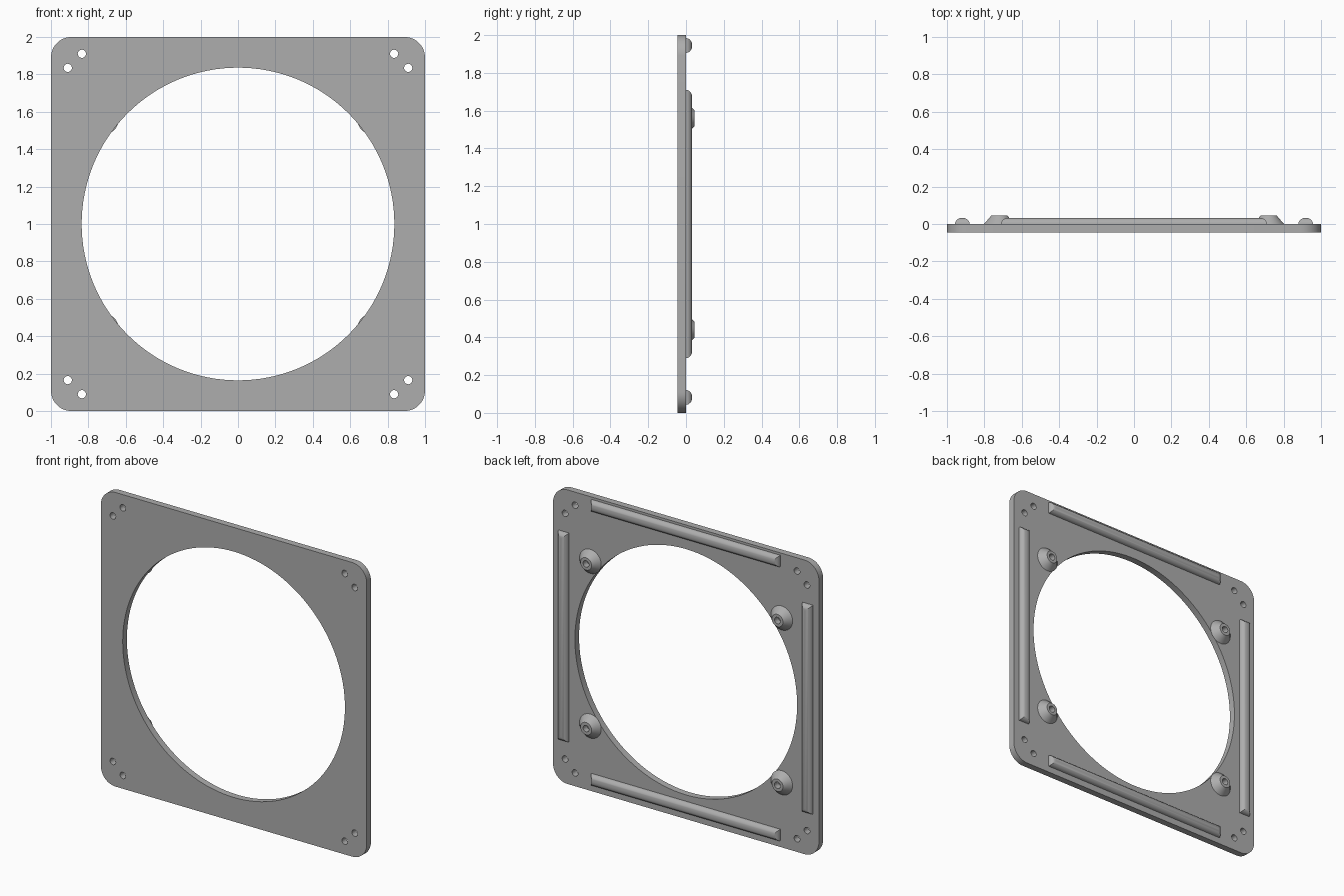
import bpy, bmesh, math
from mathutils import Matrix, Vector

if "Cube" in bpy.data.objects:
    bpy.data.objects.remove(bpy.data.objects["Cube"], do_unlink=True)

BACK, FRONT = 0.0, -0.045

grey = bpy.data.materials.new("plain_grey")
grey.use_nodes = True
grey.diffuse_color = (0.42, 0.42, 0.42, 1)
grey.node_tree.nodes["Principled BSDF"].inputs["Base Color"].default_value = (0.42, 0.42, 0.42, 1)


def finish(name, bm, angle=30):
    bmesh.ops.recalc_face_normals(bm, faces=bm.faces)
    mesh = bpy.data.meshes.new(name)
    bm.to_mesh(mesh)
    bm.free()
    mesh.materials.append(grey)
    obj = bpy.data.objects.new(name, mesh)
    bpy.context.collection.objects.link(obj)
    bpy.ops.object.select_all(action="DESELECT")
    obj.select_set(True)
    bpy.context.view_layer.objects.active = obj
    bpy.ops.object.shade_smooth_by_angle(angle=math.radians(angle))
    return obj


def circle(cx, cz, r, n, start=0.0, sweep=math.tau):
    return [(cx + r * math.cos(start + sweep * i / n),
             cz + r * math.sin(start + sweep * i / n)) for i in range(n)]


# Face plate: rounded square outline with a round opening and screw holes
corner = 0.11
outline = []
for k, (sx, sz) in enumerate([(1, 1), (-1, 1), (-1, -1), (1, -1)]):
    for i in range(13):
        a = math.pi / 2 * (k + i / 12)
        outline.append((sx * (1 - corner) + corner * math.cos(a),
                        1 + sz * (1 - corner) + corner * math.sin(a)))
loops = [outline, circle(0, 1, 0.836, 128)]
for sx in (-1, 1):
    for sz in (-1, 1):
        for hx, hz in ((0.91, 0.835), (0.835, 0.91)):
            loops.append(circle(sx * hx, 1 + sz * hz, 0.022, 20))

bm = bmesh.new()
edges = []
for loop in loops:
    vs = [bm.verts.new((x, FRONT, z)) for x, z in loop]
    edges += [bm.edges.new((vs[i - 1], vs[i])) for i in range(len(vs))]
bmesh.ops.triangle_fill(bm, edges=edges, use_beauty=True, normal=Vector((0, -1, 0)))
ext = bmesh.ops.extrude_face_region(bm, geom=bm.faces[:], use_keep_orig=True)
bmesh.ops.translate(bm, vec=(0, BACK - FRONT, 0),
                    verts=[g for g in ext["geom"] if isinstance(g, bmesh.types.BMVert)])
finish("face_plate", bm)


# Rails: half-round ridges whose ends round over into mitred tips
def rail(name, x, z, vertical):
    half_len, half_w, height, steps = 0.71, 0.039, 0.033, 8
    bm = bmesh.new()
    rings = []
    for i in range(steps):
        a = math.pi / 2 * i / steps
        w, h = half_w * math.cos(a), height * math.sin(a)
        e = half_len - half_w + w
        rings.append([bm.verts.new((u, BACK + h, v))
                      for u, v in ((-e, -w), (e, -w), (e, w), (-e, w))])
    for low, high in zip(rings, rings[1:]):
        for j in range(4):
            k = (j + 1) % 4
            bm.faces.new((low[j], low[k], high[k], high[j]))
    ridge = [bm.verts.new((s * (half_len - half_w), BACK + height, 0)) for s in (-1, 1)]
    a, b, c, d = rings[-1]
    bm.faces.new((a, b, ridge[1], ridge[0]))
    bm.faces.new((c, d, ridge[0], ridge[1]))
    bm.faces.new((b, c, ridge[1]))
    bm.faces.new((d, a, ridge[0]))
    bm.faces.new(rings[0])
    if vertical:
        bm.transform(Matrix.Rotation(math.pi / 2, 4, "Y"))
    bm.transform(Matrix.Translation((x, 0, z)))
    finish(name, bm)


rail("top_rail", 0, 1.945, False)
rail("bottom_rail", 0, 0.082, False)
rail("left_rail", 0.918, 1, True)
rail("right_rail", -0.918, 1, True)


# Bosses: cones with a flat rim and a blind screw hole
def boss(name, x, z):
    profile = [(0.082, BACK), (0.042, 0.046), (0.022, 0.046), (0.022, 0.004)]
    bm = bmesh.new()
    rings = [[bm.verts.new((u, y, v)) for u, v in circle(x, z, r, 40)] for r, y in profile]
    for low, high in zip(rings, rings[1:]):
        for j in range(40):
            bm.faces.new((low[j - 1], low[j], high[j], high[j - 1]))
    bm.faces.new(rings[-1])
    bm.faces.new(rings[0])
    finish(name, bm)


for side, sx in (("left", 1), ("right", -1)):
    for level, sz in (("upper", 1), ("lower", -1)):
        boss(f"{level}_{side}_boss", sx * 0.72, 1 + sz * 0.56)
